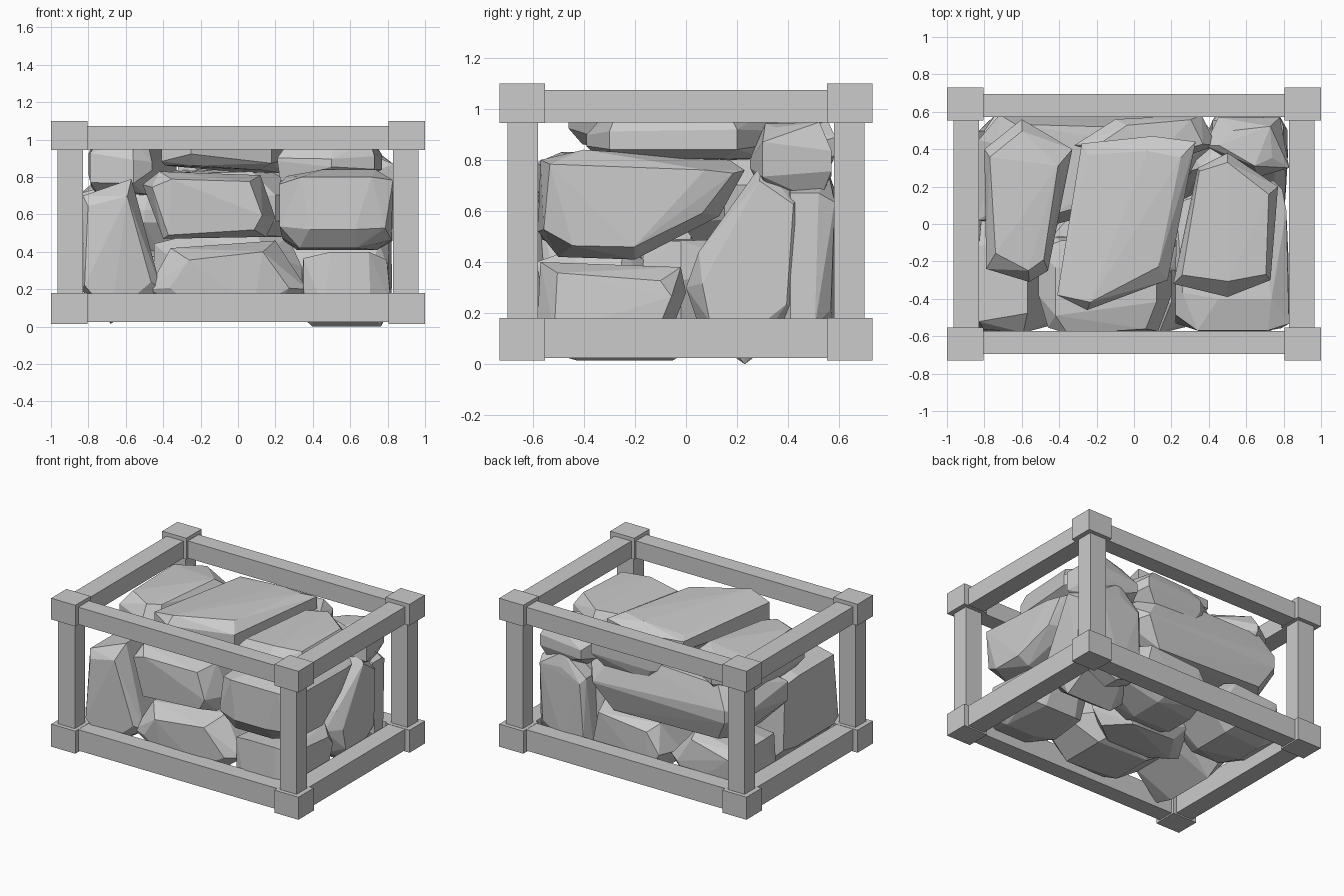
import bpy, bmesh, random
from mathutils import Vector

if "Cube" in bpy.data.objects:
    bpy.data.objects.remove(bpy.data.objects["Cube"])

random.seed(7)


def finish(name, bm):
    bmesh.ops.recalc_face_normals(bm, faces=bm.faces)
    me = bpy.data.meshes.new(name)
    bm.to_mesh(me)
    bm.free()
    ob = bpy.data.objects.new(name, me)
    bpy.context.collection.objects.link(ob)
    return ob


def box(name, lo, hi):
    bm = bmesh.new()
    bmesh.ops.create_cube(bm, size=1)
    for v in bm.verts:
        v.co = Vector([(lo[i] + hi[i]) / 2 + v.co[i] * (hi[i] - lo[i]) for i in range(3)])
    return finish(name, bm)


def rock(name, axis, profile, lo, hi, shrink=0.76, ring=(0.12, 0.4), rough=0.08):
    """Faceted stone: hull of a profile swept along an axis, with smaller uneven ends."""
    n = len(profile)
    ca, cb = sum(p[0] for p in profile) / n, sum(p[1] for p in profile) / n
    bm = bmesh.new()
    depth = hi - lo
    for a, b in profile:
        for end, sgn in ((lo, 1), (hi, -1)):
            k = shrink + random.uniform(-0.1, 0.1)
            for s, d in ((1, random.uniform(*ring)), (k, random.uniform(0, rough))):
                pa, pb, pd = ca + (a - ca) * s, cb + (b - cb) * s, end + sgn * d * depth
                co = {'x': (pd, pa, pb), 'y': (pa, pd, pb), 'z': (pa, pb, pd)}[axis]
                bm.verts.new(co)
    res = bmesh.ops.convex_hull(bm, input=bm.verts[:])
    junk = {g for g in res['geom_interior'] + res['geom_unused'] if isinstance(g, bmesh.types.BMVert)}
    bmesh.ops.delete(bm, geom=list(junk), context='VERTS')
    return finish(name, bm)


# Frame: corner blocks, rails and posts
for sx in (-1, 1):
    for sy in (-1, 1):
        for tag, z0, z1 in (("low", 0.015, 0.18), ("top", 0.945, 1.10)):
            xs, ys = sorted((sx * 0.805, sx * 1.0)), sorted((sy * 0.553, sy * 0.73))
            box("corner_block_" + tag, (xs[0], ys[0], z0), (xs[1], ys[1], z1))
        xs, ys = sorted((sx * 0.83, sx * 0.965)), sorted((sy * 0.58, sy * 0.70))
        box("post", (xs[0], ys[0], 0.17), (xs[1], ys[1], 0.96))
for s in (-1, 1):
    for tag, z0, z1 in (("low", 0.025, 0.178), ("top", 0.947, 1.073)):
        ys, xs = sorted((s * 0.573, s * 0.695)), sorted((s * 0.83, s * 0.965))
        box("long_rail_" + tag, (-0.82, ys[0], z0), (0.82, ys[1], z1))
        box("short_rail_" + tag, (xs[0], -0.57, z0), (xs[1], 0.57, z1))

# Bottom layer of stones
rock("front_low_stone", 'y', [(-.48, .2), (-.36, .42), (.2, .46), (.37, .2), (.15, .04), (-.25, .04)], -.59, -.1)
rock("right_low_stone", 'x', [(-.585, .1), (-.57, .4), (-.02, .38), (0, .28), (-.08, .07), (-.4, .04)], .34, .83)
rock("right_tall_stone", 'x', [(0, .3), (.05, .44), (.3, .79), (.46, .68), (.47, .18), (.23, 0), (.06, .12)],
     .25, .835)
rock("back_right_stone", 'y', [(.4, .12), (.42, .6), (.6, .75), (.8, .67), (.82, .15), (.6, .03)], .36, .585, .8)
rock("left_tall_stone", 'y', [(-.84, .2), (-.83, .7), (-.57, .79), (-.41, .2), (-.68, .015)], -.59, .06,
     .82, (.1, .3))
rock("back_low_stone", 'y', [(-.24, .2), (-.14, .4), (.36, .42), (.44, .15), (.2, .03), (-.12, .04)], .12, .58)
rock("back_left_low_stone", 'y', [(-.83, .12), (-.8, .36), (-.4, .41), (-.22, .2), (-.4, .03), (-.7, .03)],
     .06, .58)
rock("middle_low_stone", 'z', [(-.45, -.08), (-.3, .2), (.2, .2), (.34, -.02), (.15, -.18), (-.3, -.2)], .03, .5)

# Middle layer of stones
rock("front_upper_stone", 'y', [(-.51, .76), (-.42, .83), (.12, .81), (.2, .58), (.15, .48), (-.4, .47)],
     -.59, -.05, .85)
rock("right_upper_stone", 'x',
     [(-.58, .52), (-.57, .8), (-.4, .84), (.17, .8), (.23, .76), (.13, .58), (-.2, .41), (-.5, .42)], .22, .835,
     .84)
rock("back_upper_stone", 'z',
     [(.45, .45), (.35, .58), (-.72, .585), (-.83, .45), (-.84, .02), (-.5, -.02), (.2, .15)], .4, .86,
     .74, (.3, .55), .15)

# Top layer of stones: low girdle with sloped crowns
rock("top_middle_stone", 'z',
     [(-.28, .43), (.1, .47), (.33, .44), (.18, -.3), (-.25, -.46), (-.41, -.38)], .82, 1.08, .84, (.2, .5), .22)
rock("top_left_stone", 'z', [(-.8, .4), (-.6, .56), (-.33, .4), (-.46, -.25), (-.56, -.31), (-.79, -.24)],
     .68, 1.02, .8, (.25, .5), .15)
rock("top_right_stone", 'z', [(.34, .3), (.5, .38), (.77, .2), (.73, -.3), (.5, -.39), (.21, -.32)],
     .78, 1.0, .85, (.2, .5), .15)
rock("top_back_right_stone", 'z', [(.38, .42), (.45, .57), (.78, .57), (.83, .3), (.66, .25)],
     .62, .95, .6, (.2, .5), .2)
rock("top_back_stone", 'z', [(-.32, .42), (-.1, .56), (.36, .585), (.44, .42), (.1, .3)], .7, .96, .7, (.2, .5), .15)
